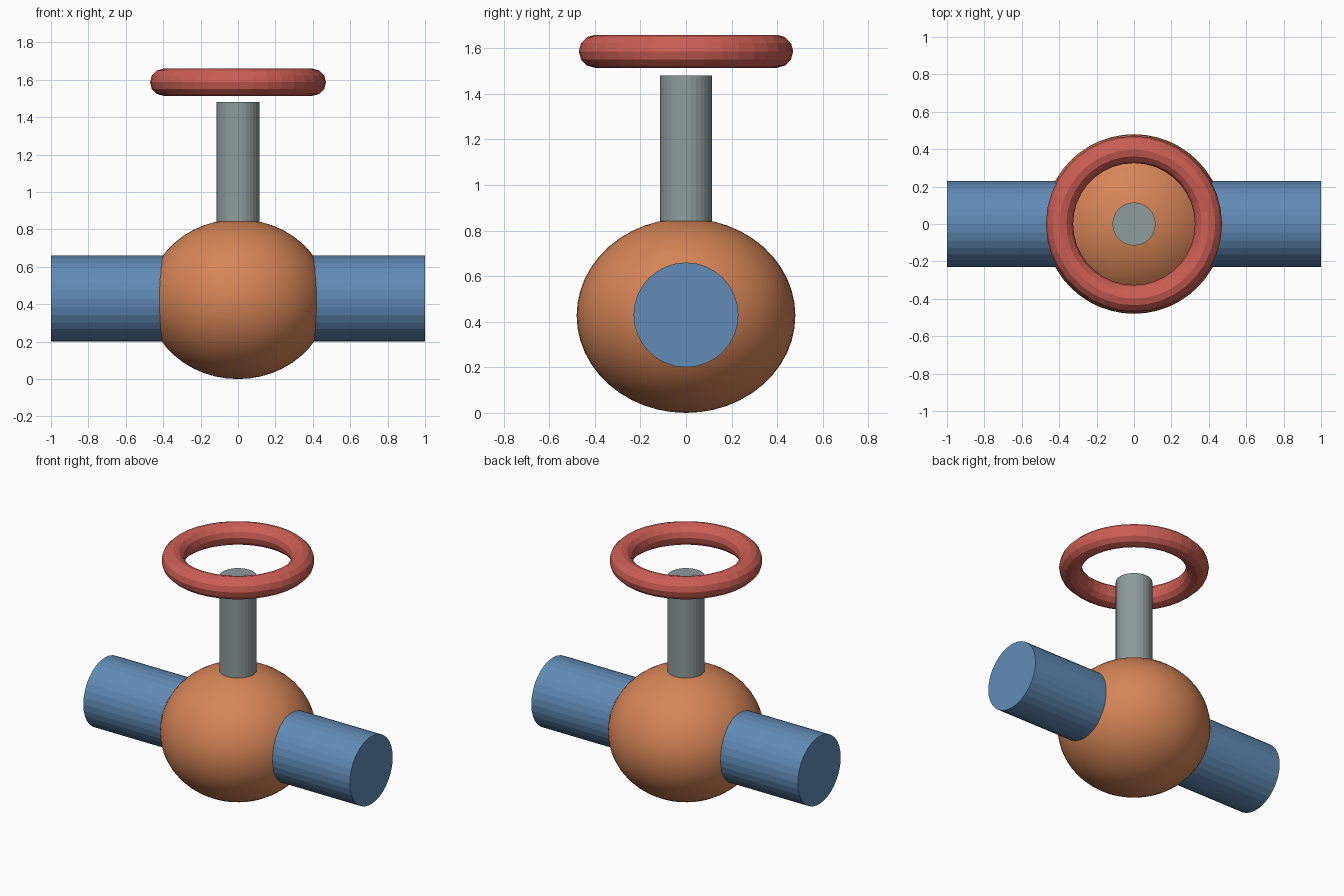
import bpy, math

if "Cube" in bpy.data.objects:
    bpy.data.objects.remove(bpy.data.objects["Cube"])

def srgb(r, g, b):
    def lin(c):
        c /= 255
        return c / 12.92 if c <= 0.04045 else ((c + 0.055) / 1.055) ** 2.4
    return (lin(r), lin(g), lin(b), 1)

def material(name, rgb):
    m = bpy.data.materials.new(name)
    m.diffuse_color = srgb(*rgb)
    m.use_nodes = True
    m.node_tree.nodes["Principled BSDF"].inputs["Base Color"].default_value = m.diffuse_color
    return m

def finish(name, mat, smooth=None):
    ob = bpy.context.object
    ob.name = name
    ob.data.materials.append(mat)
    bpy.ops.object.transform_apply(location=False, rotation=True, scale=True)
    if smooth:
        bpy.ops.object.shade_smooth_by_angle(angle=math.radians(smooth))
    return ob

blue = material("pipe blue", (96, 139, 182))
orange = material("body orange", (214, 133, 86))
grey = material("stem grey", (143, 156, 156))
red = material("wheel red", (204, 94, 84))

CENTRE_Z = 0.43

# Horizontal pipe running through the body
bpy.ops.mesh.primitive_cylinder_add(vertices=32, radius=0.23, depth=2.0,
    location=(0, 0, CENTRE_Z), rotation=(0, math.pi / 2, 0))
finish("pipe", blue)

# Slightly flattened round valve body
bpy.ops.mesh.primitive_uv_sphere_add(segments=48, ring_count=24, radius=1,
    location=(0, 0, 0.427))
bpy.context.object.scale = (0.48, 0.48, 0.427)
finish("valve_body", orange, 40)

# Upright stem
bpy.ops.mesh.primitive_cylinder_add(vertices=32, radius=0.115, depth=0.78,
    location=(0, 0, 1.09))
finish("stem", grey)

# Ring handwheel floating above the stem
bpy.ops.mesh.primitive_torus_add(major_segments=36, minor_segments=12,
    major_radius=0.398, minor_radius=0.0725, location=(0, 0, 1.587))
finish("handwheel", red)
